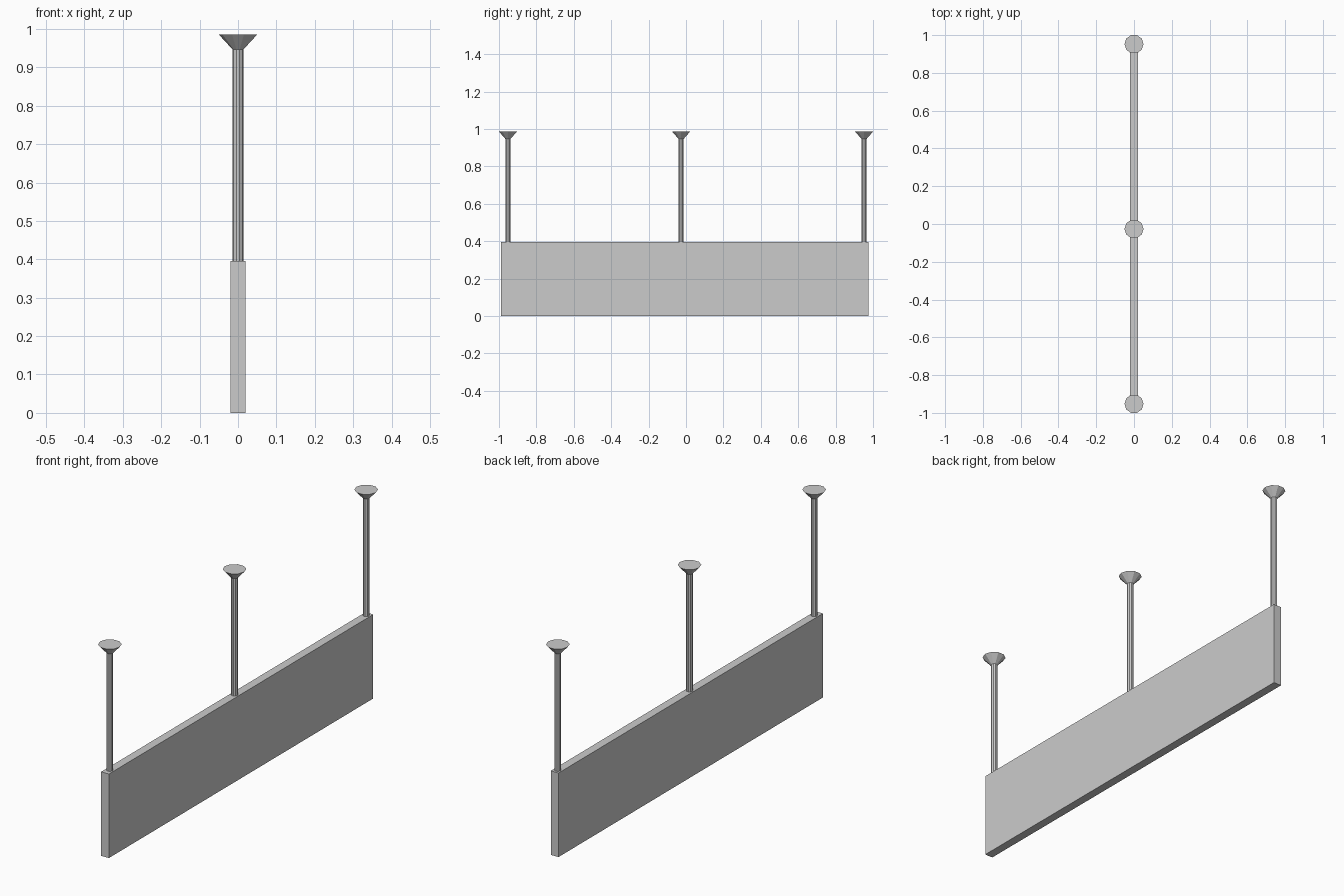
import bpy
import math

cube = bpy.data.objects.get("Cube")
if cube:
    bpy.data.objects.remove(cube, do_unlink=True)

GREY = (0.6, 0.6, 0.6, 1)
grey = bpy.data.materials.new("light_grey")
grey.use_nodes = True
grey.diffuse_color = GREY
grey.node_tree.nodes["Principled BSDF"].inputs["Base Color"].default_value = GREY

BOARD_TOP = 0.395
POLE_TOP = 0.947
FLANGE_TOP = 0.986
SIDES = 10


def finish(name):
    obj = bpy.context.object
    obj.name = name
    obj.data.materials.append(grey)
    return obj


def tapered(name, y, z0, z1, r0, r1):
    """Upright faceted frustum with a corner pointing along x."""
    bpy.ops.mesh.primitive_cone_add(
        vertices=SIDES, radius1=r0, radius2=r1, depth=z1 - z0,
        location=(0, y, (z0 + z1) / 2), rotation=(0, 0, math.pi / 2))
    return finish(name)


# Long hanging board
bpy.ops.mesh.primitive_cube_add(size=1, location=(0, -0.006, BOARD_TOP / 2))
board = finish("sign_board")
board.scale = (0.04, 1.964, BOARD_TOP)

# Hanging poles, each with a flared ceiling flange
for place, y in (("front", -0.952), ("middle", -0.026), ("back", 0.952)):
    tapered(place + "_pole", y, BOARD_TOP - 0.005, POLE_TOP, 0.0145, 0.0145)
    tapered(place + "_ceiling_flange", y, POLE_TOP, FLANGE_TOP, 0.0145, 0.0505)
